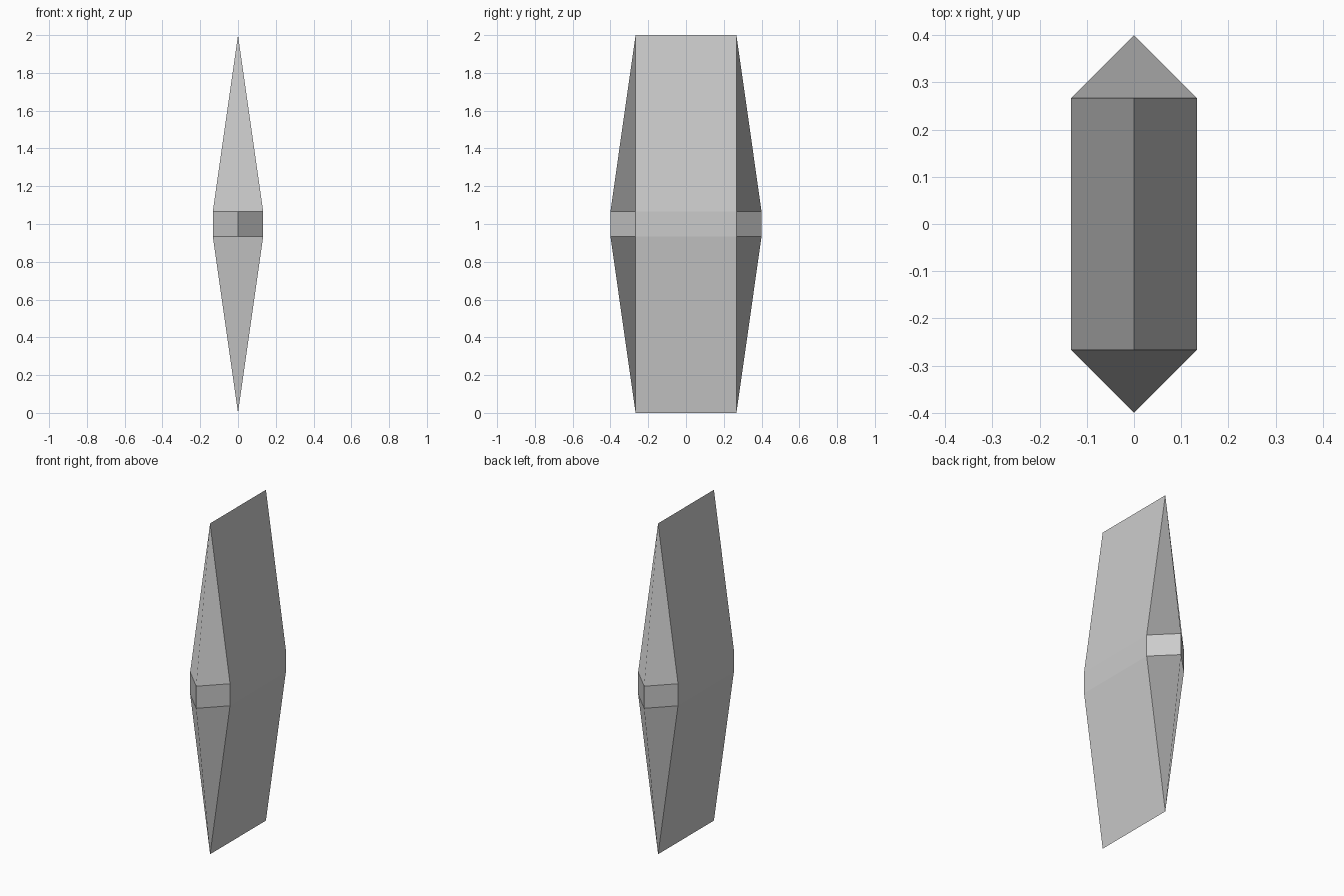
import bpy, bmesh

if "Cube" in bpy.data.objects:
    bpy.data.objects.remove(bpy.data.objects["Cube"])

W, Y, TIP = 0.1333, 0.2667, 0.4    # half width, ridge half length, tip
Z0, Z1, TOP = 0.9333, 1.0667, 2.0  # waist band and height

# Six-sided waist outline, counter-clockwise from front right
OUTLINE = [(W, -Y), (W, Y), (0, TIP), (-W, Y), (-W, -Y), (0, -TIP)]

bm = bmesh.new()
low, high = [[bm.verts.new((x, y, z)) for x, y in OUTLINE] for z in (Z0, Z1)]

# Waist band
for i in range(6):
    j = (i + 1) % 6
    bm.faces.new((low[i], low[j], high[j], high[i]))

# Tapered blades ending in a ridge; end facets fold from ridge to tip
for ring, z in ((high, TOP), (low, 0.0)):
    front = bm.verts.new((0, -Y, z))
    back = bm.verts.new((0, Y, z))
    fr, br, bt, bl, fl, ft = ring
    for loop in ((fr, br, back, front), (bl, fl, front, back),
                 (back, br, bt, bl), (front, fl, ft, fr)):
        bm.faces.new(loop if z else (loop[0],) + loop[:0:-1])

bmesh.ops.recalc_face_normals(bm, faces=bm.faces)
mesh = bpy.data.meshes.new("crystal_shard")
bm.to_mesh(mesh)
bm.free()
bpy.context.collection.objects.link(bpy.data.objects.new("crystal_shard", mesh))
